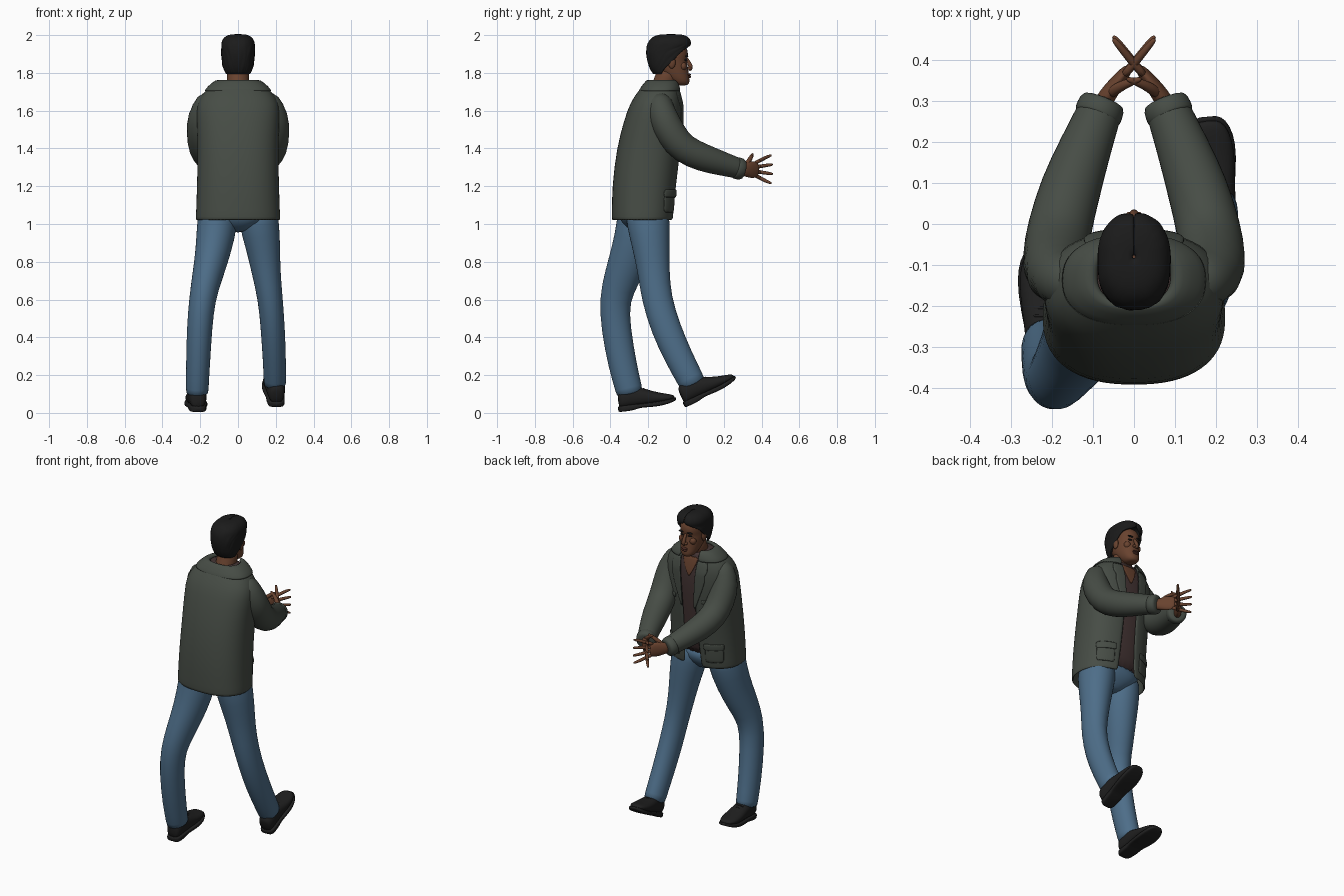
import bpy, bmesh, math, random
from mathutils import Vector, Matrix

random.seed(4)
if "Cube" in bpy.data.objects:
    bpy.data.objects.remove(bpy.data.objects["Cube"])


def material(name, rgb):
    m = bpy.data.materials.new(name)
    m.use_nodes = True
    m.diffuse_color = (*rgb, 1)
    m.node_tree.nodes["Principled BSDF"].inputs["Base Color"].default_value = (*rgb, 1)
    return m


JACKET = material("olive grey cloth", (0.062, 0.073, 0.060))
JEANS = material("blue denim", (0.075, 0.155, 0.25))
SKIN = material("brown skin", (0.14, 0.055, 0.028))
LIP = material("dark lip", (0.10, 0.035, 0.025))
HAIR = material("black hair", (0.011, 0.011, 0.011))
SHOE = material("black leather", (0.014, 0.014, 0.014))
SHIRT = material("dark maroon shirt", (0.058, 0.035, 0.034))


def loft(name, rings, mat, closed=True, cap=True, sub=1, solid=0.0):
    """Skin a list of point rings into one object."""
    bm = bmesh.new()
    rows = [[bm.verts.new(p) for p in r] for r in rings]
    n = len(rows[0])
    for a, b in zip(rows, rows[1:]):
        for i in range(n if closed else n - 1):
            j = (i + 1) % n
            bm.faces.new((a[i], a[j], b[j], b[i]))
    if cap and closed:
        bm.faces.new(rows[0])
        bm.faces.new(rows[-1])
    bmesh.ops.recalc_face_normals(bm, faces=bm.faces)
    mesh = bpy.data.meshes.new(name)
    bm.to_mesh(mesh)
    bm.free()
    mesh.materials.append(mat)
    for p in mesh.polygons:
        p.use_smooth = True
    ob = bpy.data.objects.new(name, mesh)
    bpy.context.collection.objects.link(ob)
    if solid:
        s = ob.modifiers.new("thickness", "SOLIDIFY")
        s.thickness, s.offset = solid, 0
    if sub:
        ob.modifiers.new("smooth", "SUBSURF").levels = sub
        ob.modifiers["smooth"].render_levels = sub
    return ob


def power(v, e):
    return math.copysign(abs(v) ** e, v)


def level(z, back, front, rx, gap=None, n=2.4, count=32, scale=1.0, jitter=0.0):
    """Horizontal rounded ring; gap (degrees) leaves it open towards +y."""
    yc, ry = (back + front) / 2, (front - back) / 2
    g = math.radians(gap or 0)
    span = math.tau - 2 * g
    steps = count if gap is None else count - 1
    pts = []
    for i in range(count):
        a = g + span * i / steps
        k = scale * (1 + random.uniform(-jitter, jitter))
        pts.append(Vector((k * rx * power(math.sin(a), 2 / n),
                           yc + k * ry * power(math.cos(a), 2 / n), z)))
    return pts


def tube(name, path, mat, ref, count=16, sub=1):
    """Elliptic tube; path items are (x, y, z, radius along ref, other radius)."""
    pts = [Vector(p[:3]) for p in path]
    rings = []
    for i, p in enumerate(path):
        t = (pts[min(i + 1, len(pts) - 1)] - pts[max(i - 1, 0)]).normalized()
        u = (Vector(ref) - t * t.dot(Vector(ref))).normalized()
        v = t.cross(u)
        rings.append([pts[i] + u * p[3] * math.cos(a) + v * p[-1] * math.sin(a)
                      for a in (math.tau * k / count for k in range(count))])
    return loft(name, rings, mat, sub=sub)


def blob(name, loc, size, mat):
    bm = bmesh.new()
    bmesh.ops.create_uvsphere(bm, u_segments=16, v_segments=10, radius=1,
                              matrix=Matrix.Translation(loc) @ Matrix.Diagonal((*size, 1)))
    mesh = bpy.data.meshes.new(name)
    bm.to_mesh(mesh)
    bm.free()
    mesh.materials.append(mat)
    for p in mesh.polygons:
        p.use_smooth = True
    bpy.context.collection.objects.link(bpy.data.objects.new(name, mesh))


# Jacket body: z, back y, front y, half width, half opening
BODY = [(1.02, -.388, -.07, .22, .06), (1.05, -.387, -.068, .217, .055),
        (1.2, -.386, -.056, .212, .045), (1.4, -.362, -.03, .207, .04),
        (1.55, -.322, -.02, .215, .045), (1.64, -.29, -.025, .215, .055),
        (1.69, -.255, -.035, .18, .06), (1.73, -.225, -.045, .135, .06),
        (1.752, -.2, -.055, .1, .06)]


def opening(rx, x, n=2.4):
    return math.degrees(math.asin((x / rx) ** (n / 2)))


loft("jacket", [level(z, b, f, rx, opening(rx, g)) for z, b, f, rx, g in BODY],
     JACKET, closed=False, solid=0.012)
loft("shirt", [level(z, b, f, rx, scale=0.93) for z, b, f, rx, g in BODY[1:]], SHIRT)
loft("collar", [level(z, b, f, rx, opening(rx, .06)) for z, b, f, rx in
                ((1.745, -.195, -.06, .09), (1.768, -.2, -.05, .1),
                 (1.745, -.22, -.035, .14), (1.703, -.25, -.025, .178))],
     JACKET, closed=False, solid=0.008)


def chest(x, z, off):
    """Point lying on the front of the jacket."""
    for a, b in zip(BODY, BODY[1:]):
        if z <= b[0]:
            break
    t = (z - a[0]) / (b[0] - a[0])
    back, front, rx = (a[i] + (b[i] - a[i]) * t for i in (1, 2, 3))
    bulge = max(0, 1 - abs(x / rx) ** 2.4) ** (1 / 2.4)
    return Vector((x, (back + front) / 2 + (front - back) / 2 * bulge + off, z))


def patch(name, rows, mat, off=0.009, solid=0.008):
    """Cloth piece on the chest; rows are (z, inner x, outer x)."""
    loft(name, [[chest(a + (b - a) * k / 5, z, off) for k in range(6)] for z, a, b in rows],
         mat, closed=False, solid=solid)


patch("bare_chest", [(1.72, -.055, .055), (1.68, -.045, .045), (1.63, -.022, .022),
                     (1.6, -.004, .004)], SKIN, -.005, .006)

for side, s in (("left", 1), ("right", -1)):
    patch(side + "_lapel", [(z, s * a, s * b) for z, a, b in
                            ((1.71, .055, .115), (1.64, .052, .13), (1.625, .05, .105),
                             (1.6, .048, .12), (1.5, .042, .085), (1.4, .038, .048))], JACKET)
    patch(side + "_pocket", [(z, s * .09, s * .185) for z in (1.06, 1.1, 1.17)], JACKET)
    patch(side + "_pocket_flap", [(z, s * .085, s * .19) for z in (1.14, 1.16, 1.185)],
          JACKET, .015)
    patch(side + "_chest_flap", [(z, s * .09, s * .15) for z in (1.44, 1.455, 1.47)], JACKET)

    # Sleeve and cuff
    tube(side + "_sleeve", [(s * x, y, z, r) for x, y, z, r in
                            ((.12, -.14, 1.665, .05), (.165, -.14, 1.635, .078),
                             (.192, -.125, 1.57, .085), (.192, -.08, 1.475, .084),
                             (.184, -.015, 1.395, .08), (.155, .09, 1.35, .077),
                             (.118, .19, 1.32, .065), (.08, .285, 1.292, .055),
                             (.076, .297, 1.29, .052))], JACKET, (0, 0, 1))
    tube(side + "_cuff", [(s * x, y, z, r) for x, y, z, r in
                          ((.093, .255, 1.3, .055), (.09, .262, 1.298, .061),
                           (.077, .295, 1.289, .059), (.073, .305, 1.287, .05))],
         JACKET, (0, 0, 1))

    # Hand: palm, fanned fingers, thumb
    tube(side + "_palm", [(s * x, y, 1.288, h, w) for x, y, h, w in
                          ((.085, .28, .03, .024), (.065, .315, .037, .022),
                           (.042, .345, .048, .019), (.018, .375, .042, .014),
                           (.012, .382, .03, .01))], SKIN, (0, 0, 1))
    for i, name in enumerate(("little", "ring", "middle", "index")):
        k = i - 1.5
        reach = 1 - 0.07 * abs(k)
        tube(f"{side}_{name}_finger",
             [(s * x, .36 + (y - .36) * reach, 1.29 + k * h, r) for x, y, h, r in
              ((.028, .36, .021, .012), (.0, .395, .03, .011), (-.026, .43, .042, .010),
               (-.046, .457, .048, .008), (-.052, .463, .05, .004))], SKIN, (0, 0, 1), 8)
    tube(side + "_thumb", [(s * x, y, z, r) for x, y, z, r in
                           ((.062, .315, 1.305, .017), (.038, .335, 1.337, .014),
                            (.006, .348, 1.36, .011), (-.02, .355, 1.373, .006))],
         SKIN, (0, 1, 0), 8)

    # Ear, eye, brow
    blob(side + "_ear", (s * .074, -.075, 1.855), (.011, .02, .032), SKIN)
    blob(side + "_eye", (s * .027, -.002, 1.868), (.013, .009, .005), HAIR)
    blob(side + "_brow", (s * .029, .004, 1.888), (.019, .008, .005), HAIR)
    blob(side + "_nostril", (s * .012, .018, 1.824), (.009, .012, .008), SKIN)
    blob(side + "_cheek", (s * .036, -.016, 1.835), (.022, .02, .022), SKIN)

# Trousers: x, y, z, half width, half depth
tube("left_trouser_leg", [(.1, -.21, 1.12, .1, .12), (.112, -.2, 1.0, .108, .115),
                          (.133, -.185, .88, .092, .1), (.148, -.172, .75, .077, .085),
                          (.172, -.155, .6, .066, .08), (.184, -.108, .45, .065, .08),
                          (.192, -.042, .3, .062, .076), (.196, .03, .165, .06, .071),
                          (.196, .041, .142, .06, .071)], JEANS, (1, 0, 0), 20)
tube("right_trouser_leg", [(-.1, -.24, 1.12, .1, .12), (-.11, -.25, 1.0, .11, .117),
                           (-.13, -.287, .86, .095, .108), (-.163, -.337, .72, .081, .098),
                           (-.19, -.38, .6, .07, .081), (-.204, -.372, .45, .068, .079),
                           (-.212, -.336, .25, .064, .076), (-.216, -.3, .115, .06, .071),
                           (-.216, -.296, .095, .06, .071)], JEANS, (1, 0, 0), 20)
loft("trouser_seat", [level(z, b, f, rx) for z, b, f, rx in
                      ((.955, -.27, -.17, .03), (.985, -.32, -.14, .09),
                       (1.03, -.36, -.1, .18), (1.12, -.365, -.09, .195))], JEANS)

# Shoes: stations along the foot are (y, half width, bottom, top)
UPPER = [(.0, .03, .02, .10), (.015, .044, .02, .125), (.07, .05, .02, .135),
         (.13, .052, .02, .118), (.19, .058, .02, .09), (.245, .056, .024, .072),
         (.285, .042, .03, .062), (.3, .022, .036, .052)]
SOLE = [(-.006, .03, .002, .034), (.01, .047, .002, .034), (.09, .049, .002, .034),
        (.1, .05, .014, .034), (.19, .063, .006, .032), (.25, .06, .012, .036),
        (.292, .044, .022, .042), (.308, .022, .03, .046)]


def station(y, w, lo, hi, n):
    return [Vector((w * power(math.cos(a), 2 / n), y,
                    (lo + hi) / 2 + (hi - lo) / 2 * power(math.sin(a), 2 / n)))
            for a in (math.tau * k / 20 for k in range(20))]


for side, loc, tilt, yaw in (("left", (.203, .0, .028), 25, 5), ("right", (-.212, -.352, .002), 7, 3)):
    place = (Matrix.Translation(loc) @ Matrix.Rotation(math.radians(yaw), 4, "Z")
             @ Matrix.Rotation(math.radians(tilt), 4, "X"))
    for part, rows, n in (("shoe", UPPER, 2.3), ("sole", SOLE, 5)):
        loft(f"{side}_{part}", [station(*r, n) for r in rows], SHOE).matrix_world = place
    for i in range(4):
        lace = tube(f"{side}_lace_{i}", [(x, .125 + i * .018, .121 - i * .009 - abs(x) * .25, .004)
                                         for x in (-.028, -.014, 0, .014, .028)], SHOE, (0, 0, 1), 6)
        lace.matrix_world = place

# Neck and head: z, back y, front y, half width
tube("neck", [(0, -.14, 1.66, .07), (0, -.125, 1.72, .062), (0, -.105, 1.77, .06),
              (0, -.09, 1.83, .06)], SKIN, (1, 0, 0))
loft("head", [level(z, b, f, rx, n=2.2) for z, b, f, rx in
              ((1.733, -.045, .003, .02), (1.742, -.07, .016, .038), (1.76, -.09, .02, .049),
               (1.785, -.12, .015, .057), (1.82, -.16, .012, .065), (1.85, -.175, .006, .069),
               (1.87, -.18, .003, .069), (1.89, -.18, .012, .07), (1.93, -.175, .009, .07),
               (1.965, -.15, -.02, .055))], SKIN)
tube("nose", [(0, .002, 1.882, .008, .006), (0, .012, 1.86, .009, .01),
              (0, .026, 1.835, .012, .014), (0, .024, 1.82, .013, .013),
              (0, .012, 1.815, .009, .008)], SKIN, (1, 0, 0), 10)
blob("upper_lip", (0, .016, 1.79), (.022, .011, .006), LIP)
blob("lower_lip", (0, .016, 1.779), (.019, .011, .006), LIP)

# Short hair cap, open around the face
loft("hair", [level(z, b, f, rx, gap, 2.4, 48, 1, .022) for z, b, f, rx, gap in
              ((1.792, -.168, .0, .066, 118), (1.825, -.187, .0, .075, 100),
               (1.85, -.195, .0, .079, 84), (1.88, -.202, .01, .082, 70),
               (1.905, -.205, .015, .084, 60), (1.928, -.205, .02, .085, 42),
               (1.945, -.202, .023, .085, 0), (1.965, -.193, .021, .081, 0),
               (1.982, -.178, .012, .072, 0), (1.994, -.155, -.005, .055, 0),
               (1.999, -.12, -.04, .03, 0), (1.999, -.082, -.078, .002, 0))],
     HAIR, closed=False, solid=0.012)
